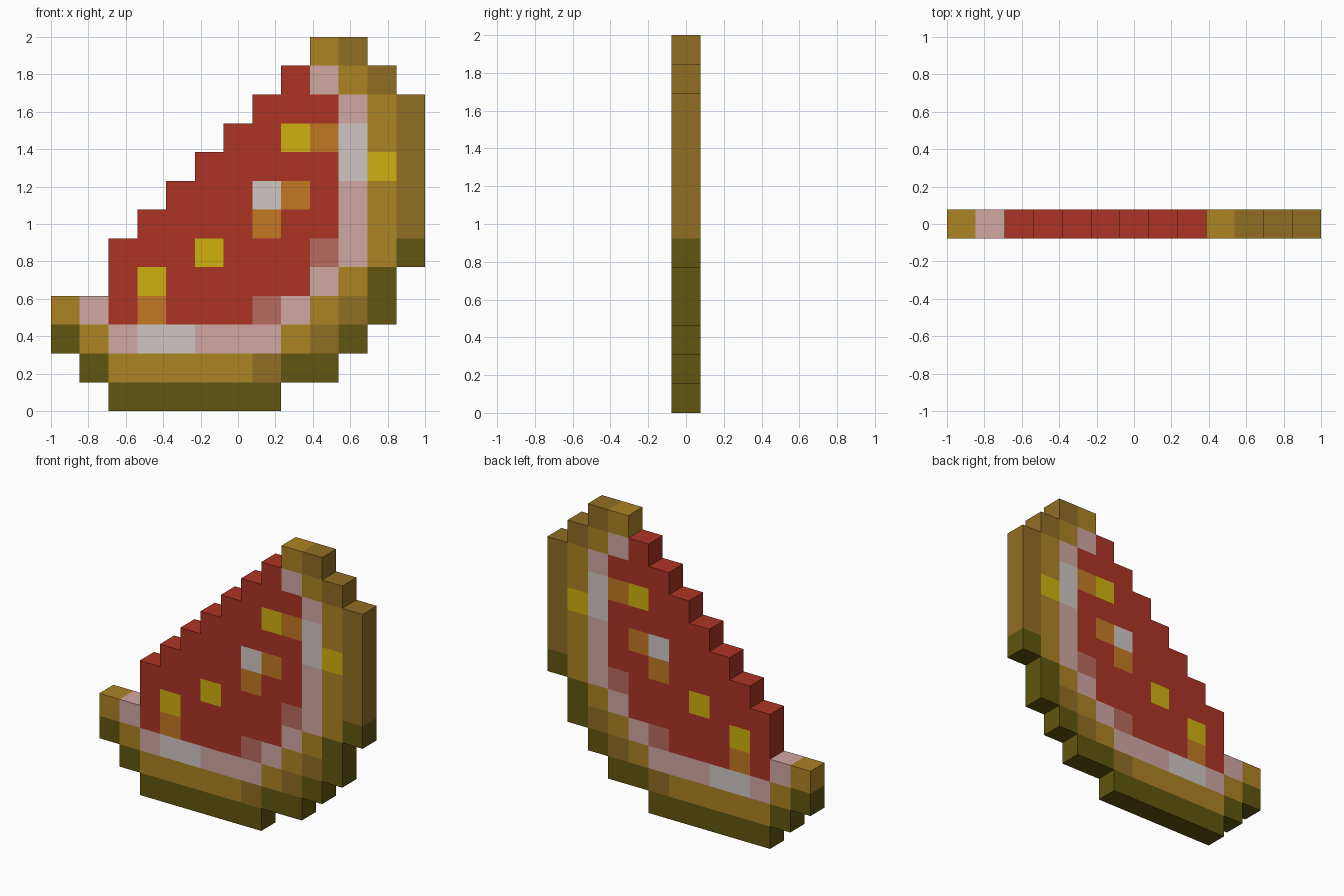
import bpy, bmesh

if "Cube" in bpy.data.objects:
    bpy.data.objects.remove(bpy.data.objects["Cube"])

N = 13                 # the slice sits on a 13 x 13 grid of cubes
S = 2 / N              # cube size

COLOURS = {            # part: (material, sRGB hex)
    "red_flesh": ("melon red", "AE3425"),
    "crust_underside": ("dark olive", "60560F"),
    "outer_crust": ("brown", "906D24"),
    "inner_crust": ("golden brown", "AD8324"),
    "pale_rim": ("pale pink", "D1A8A3"),
    "rim_shade": ("dusky pink", "B86C60"),
    "white_highlights": ("off white", "D0C6C3"),
    "yellow_spots": ("yellow", "D0B10E"),
    "orange_spots": ("orange", "C47824"),
}

owner = {}             # cube (column, row) -> part


def column(part, c, low, high, mirror=True):
    """Fill a run of cubes, and its reflection across the slice's diagonal."""
    for r in range(low, high + 1):
        owner[c, r] = part
        if mirror:
            owner[N - 1 - r, N - 1 - c] = part


# Flesh: a staircase triangle
for r in range(3, 12):
    for c in range(max(r - 3, 2), 10):
        owner[c, r] = "red_flesh"

# Curved bands: rim, inner crust and outer crust
column("pale_rim", 9, 11, 11)
column("pale_rim", 10, 5, 10)
column("pale_rim", 9, 4, 4)
column("rim_shade", 9, 5, 5)
for part, c in (("inner_crust", 9), ("outer_crust", 10)):
    column(part, c, 12, 12)
    column(part, c + 1, 11, 11)
    column(part, c + 2, 5, 10)
column("inner_crust", 10, 4, 4)
column("inner_crust", 9, 3, 3)
column("outer_crust", 11, 3, 4)
column("outer_crust", 10, 2, 2)

# The lower part of the outer crust is olive
for (c, r), part in owner.items():
    if part == "outer_crust" and r <= 5:
        owner[c, r] = "crust_underside"

# Darker patches of the inner crust at the lower right
column("outer_crust", 10, 3, 3)
column("outer_crust", 7, 1, 1, False)

# Highlights and spots
column("white_highlights", 10, 8, 9)
column("white_highlights", 7, 7, 7, False)
column("yellow_spots", 8, 9, 9)
column("yellow_spots", 5, 5, 5, False)
column("yellow_spots", 11, 8, 8, False)
column("orange_spots", 9, 9, 9)
column("orange_spots", 7, 6, 6, False)
column("orange_spots", 8, 7, 7, False)


def linear(v):
    v /= 255
    return v / 12.92 if v <= 0.04045 else ((v + 0.055) / 1.055) ** 2.4


def build_part(part, mat_name, colour):
    bm = bmesh.new()

    def quad(*points):
        bm.faces.new([bm.verts.new(p) for p in points])

    f, b = -S / 2, S / 2
    for (c, r), name in owner.items():
        if name != part:
            continue
        x0, x1, z0, z1 = c * S - 1, (c + 1) * S - 1, r * S, (r + 1) * S
        # front and back
        quad((x0, f, z0), (x1, f, z0), (x1, f, z1), (x0, f, z1))
        quad((x1, b, z0), (x0, b, z0), (x0, b, z1), (x1, b, z1))
        # sides only where the slice ends
        for dc, dr, (ax, az), (bx, bz) in (
                (0, -1, (x0, z0), (x1, z0)), (1, 0, (x1, z0), (x1, z1)),
                (0, 1, (x1, z1), (x0, z1)), (-1, 0, (x0, z1), (x0, z0))):
            if (c + dc, r + dr) not in owner:
                quad((ax, f, az), (ax, b, az), (bx, b, bz), (bx, f, bz))
    bmesh.ops.remove_doubles(bm, verts=bm.verts[:], dist=0.0001)
    bmesh.ops.recalc_face_normals(bm, faces=[])
    mesh = bpy.data.meshes.new(part)
    # side quads wind the other way to the front, so flip them outward
    bm.normal_update()
    for face in bm.faces:
        if abs(face.normal.y) < 0.5:
            face.normal_flip()
    bm.to_mesh(mesh)
    bm.free()
    mat = bpy.data.materials.new(mat_name)
    rgb = bytes.fromhex(colour)
    mat.diffuse_color = (*[linear(v) for v in rgb], 1)
    mat.use_nodes = True
    mat.node_tree.nodes["Principled BSDF"].inputs["Base Color"].default_value = mat.diffuse_color
    mesh.materials.append(mat)
    bpy.context.collection.objects.link(bpy.data.objects.new(part, mesh))


for part, (mat_name, colour) in COLOURS.items():
    build_part(part, mat_name, colour)
